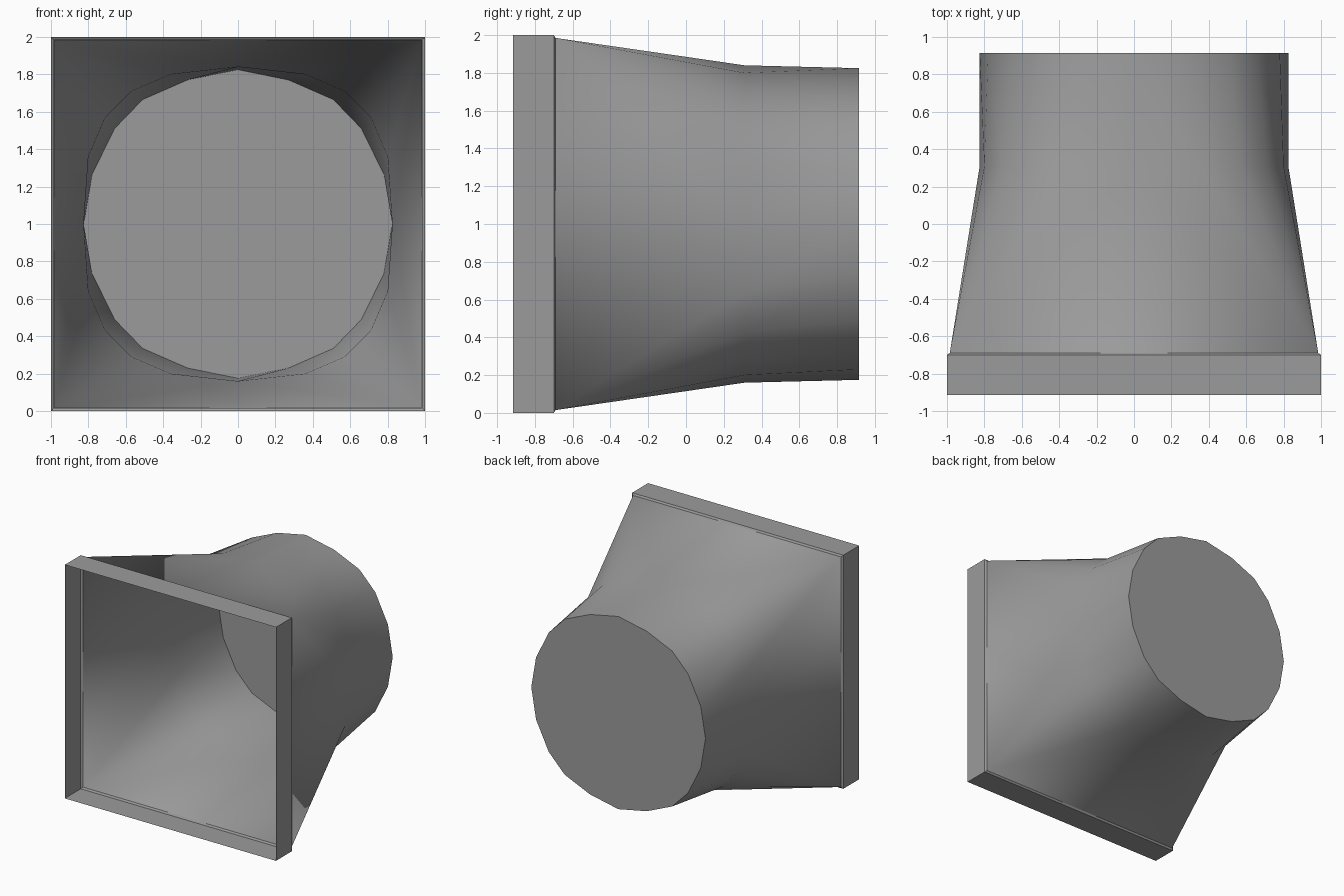
import bpy, bmesh

if "Cube" in bpy.data.objects:
    bpy.data.objects.remove(bpy.data.objects["Cube"])

CZ = 1.0  # height of the centre axis

grey = bpy.data.materials.new("plain_grey")
grey.diffuse_color = (0.33, 0.33, 0.33, 1.0)
grey.use_nodes = True
grey.node_tree.nodes["Principled BSDF"].inputs["Base Color"].default_value = grey.diffuse_color


def full_ring(quarter):
    """Mirror a quarter outline (x, z) into a closed ring."""
    half = quarter + [(-x, z) for x, z in reversed(quarter[:-1])]
    return half + [(-x, -z) for x, z in half[1:-1]]


def square(s):
    return [(s, s), (-s, s), (-s, -s), (s, -s)]


def add_ring(bm, outline, y):
    return [bm.verts.new((x, y, CZ + z)) for x, z in outline]


def bridge(bm, a, b):
    n = len(a)
    for i in range(n):
        bm.faces.new((a[i], a[(i + 1) % n], b[(i + 1) % n], b[i]))


def finish(bm, name):
    bmesh.ops.recalc_face_normals(bm, faces=bm.faces[:])
    mesh = bpy.data.meshes.new(name)
    bm.to_mesh(mesh)
    bm.free()
    mesh.materials.append(grey)
    obj = bpy.data.objects.new(name, mesh)
    bpy.context.collection.objects.link(obj)
    return obj


# Square collar: open thin band with a tiny chamfer at the back
bm = bmesh.new()
front = add_ring(bm, square(1.0), -0.915)
back = add_ring(bm, square(1.0), -0.70)
lip = add_ring(bm, square(0.985), -0.69)
bridge(bm, front, back)
bridge(bm, back, lip)
finish(bm, "square_collar")

# Square-to-round duct with a closed round end
neck = full_ring([(0.825, 0), (0.80, 0.36), (0.71, 0.57),
                  (0.57, 0.71), (0.36, 0.80), (0, 0.84)])
end = full_ring([(0.825, 0), (0.78, 0.265), (0.66, 0.51),
                 (0.51, 0.665), (0.27, 0.77), (0, 0.825)])
bm = bmesh.new()
corners = add_ring(bm, square(0.985), -0.69)
ring = add_ring(bm, neck, 0.31)
tail = add_ring(bm, end, 0.915)
for k in range(4):
    # fan from each corner, then one flat triangle per side
    for i in range(5 * k, 5 * k + 5):
        bm.faces.new((corners[k], ring[(i + 1) % 20], ring[i]))
    bm.faces.new((corners[k], corners[(k + 1) % 4], ring[(5 * k + 5) % 20]))
bridge(bm, ring, tail)
bm.faces.new(tail)
duct = finish(bm, "round_duct")

# Smooth walls, sharp end cap
bpy.ops.object.select_all(action='DESELECT')
duct.select_set(True)
bpy.context.view_layer.objects.active = duct
bpy.ops.object.shade_smooth_by_angle(angle=0.75)
